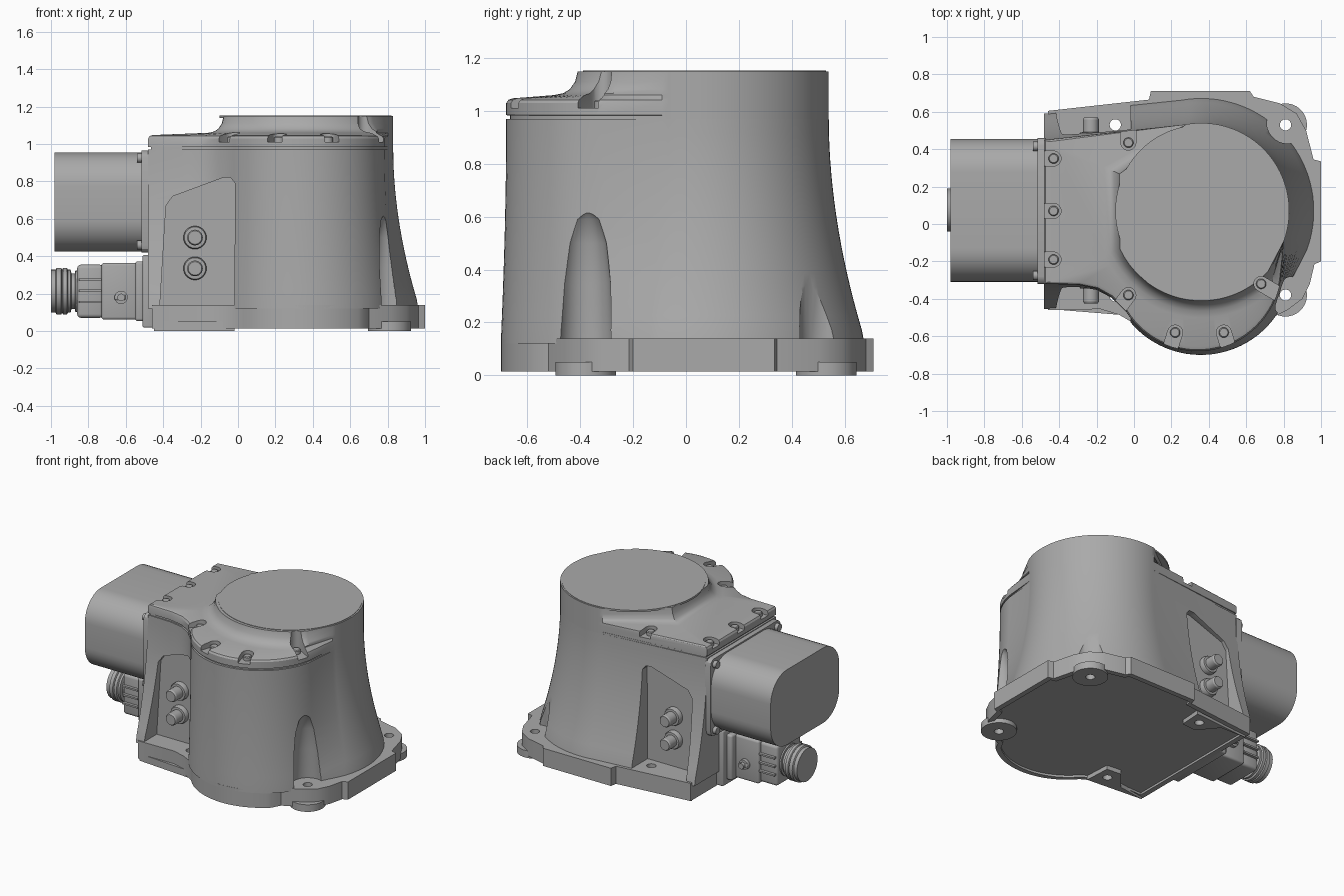
import bpy, bmesh
from math import sin, cos, radians, hypot, pi
from mathutils import Vector, Matrix

if "Cube" in bpy.data.objects:
    bpy.data.objects.remove(bpy.data.objects["Cube"])

grey = bpy.data.materials.new("cast_grey")
grey.use_nodes = True
grey.diffuse_color = (0.4, 0.4, 0.4, 1)
grey.node_tree.nodes["Principled BSDF"].inputs["Base Color"].default_value = (0.4, 0.4, 0.4, 1)
CX, CY, R = 0.36, 0.07, 0.47      # axis and radius of the round top


def finish(name, bm):
    bmesh.ops.recalc_face_normals(bm, faces=bm.faces)
    me = bpy.data.meshes.new(name)
    bm.to_mesh(me)
    bm.free()
    me.materials.append(grey)
    ob = bpy.data.objects.new(name, me)
    bpy.context.collection.objects.link(ob)
    return ob


def loft(name, rings):
    """Skin closed rings of equal length and cap both ends."""
    bm = bmesh.new()
    vs = [[bm.verts.new(p) for p in ring] for ring in rings]
    n = len(vs[0])
    for a, b in zip(vs, vs[1:]):
        for i in range(n):
            j = (i + 1) % n
            bm.faces.new((a[i], a[j], b[j], b[i]))
    bm.faces.new(vs[0])
    bm.faces.new(vs[-1])
    return finish(name, bm)


def prism(name, pts, lo, hi, axis="z"):
    put = {"z": lambda a, b, h: (a, b, h), "y": lambda a, b, h: (a, h, b),
           "x": lambda a, b, h: (h, a, b)}[axis]
    return loft(name, [[put(a, b, h) for a, b in pts] for h in (lo, hi)])


def circle(x, y, r, n=32):
    return [(x + r * cos(2 * pi * i / n), y + r * sin(2 * pi * i / n)) for i in range(n)]


def lathe(name, origin, axis, profile, n=32):
    """Revolve (radius, height) steps about an axis."""
    rot = Vector((0, 0, 1)).rotation_difference(Vector(axis)).to_matrix()
    return loft(name, [[Vector(origin) + rot @ Vector((x, y, h)) for x, y in circle(0, 0, r, n)]
                       for r, h in profile])


def box(name, lo, hi, bevel=0.0, axis=None):
    bm = bmesh.new()
    lo, hi = Vector(lo), Vector(hi)
    size = hi - lo
    bmesh.ops.create_cube(bm, size=1, matrix=Matrix.Translation((lo + hi) / 2) @ Matrix.Diagonal((*size, 1)))
    if bevel:
        edges = [e for e in bm.edges if axis is None or
                 abs((e.verts[0].co - e.verts[1].co)[axis]) > 1e-4]
        bmesh.ops.bevel(bm, geom=edges, offset=bevel, segments=10 if bevel > 0.05 else 3,
                        affect="EDGES", profile=0.5)
    return finish(name, bm)


def carve(ob, cutters):
    for c in cutters:
        m = ob.modifiers.new("cut", "BOOLEAN")
        m.operation, m.solver, m.object = "DIFFERENCE", "EXACT", c
    me = bpy.data.meshes.new_from_object(ob.evaluated_get(bpy.context.evaluated_depsgraph_get()))
    ob.modifiers.clear()
    ob.data = me
    for c in cutters:
        bpy.data.objects.remove(c)


def arc(x, y, r, a0, a1, n):
    return [(x + r * cos(t), y + r * sin(t))
            for t in (radians(a0 + (a1 - a0) * i / (n - 1)) for i in range(n))]


# Matching outlines: walls under the lid, and the flared foot of the walls
top = [(-.48, .45), (-.48, -.32), (-.3, -.325), (-.2, -.345), (-.12, -.39)]
foot = [(-.48, .59), (-.48, -.455), (-.3, -.45), (-.2, -.455), (-.13, -.48)]
top += arc(.34, -.23, .45, -148, -10, 32) + arc(CX, CY, R, -20, 100, 40)
foot += [(x + .04 * i / 31, y) for i, (x, y) in enumerate(arc(.34, -.24, .46, -148, -10, 32))]
foot += arc(CX, CY, .605, -20, 100, 40)

# Flared housing
rings = []
for i in range(17):
    z = 0.12 + 0.85 * i / 16
    f = min(1, (0.97 - z) / 0.83) ** 1.9
    rings.append([(a + (c - a) * f, b + (d - b) * f, z) for (a, b), (c, d) in zip(top, foot)])
housing = loft("housing", rings)

# Side pockets and bolt scallops in the housing
pocket = [(-.42, .1), (-.02, .1), (-.015, .79), (-.04, .82), (-.08, .82), (-.35, .72), (-.385, .67)]
holes = [(.81, .53), (.81, -.38), (-.1, .53), (-.1, -.385)]
cutters = [prism("front_pocket_cutter", pocket, -1, -.31, "y"),
           prism("back_pocket_cutter", pocket, .455, 1, "y")]
for x, y in holes[:2]:
    cutters.append(lathe("scallop_cutter", (x, y, 0.1), (0, 0, 1),
                         [(.105, 0), (.095, .25), (.08, .4), (.055, .49), (.02, .53)]))
carve(housing, cutters)

# Base flange with hollow underside, feet and bolt holes
edge = [(-.46, .605), (.08, .665), (.09, .71), (.62, .71), (.64, .68), (.78, .645), (.87, .59),
        (.92, .5), (.96, .345), (1, .335), (1, -.2), (.965, -.215), (.94, -.32), (.9, -.4),
        (.82, -.46), (.7, -.52)]
edge += arc(.36, -.24, .46, -48, -140, 24) + [(-.08, -.485), (-.18, -.455), (-.46, -.46)]
flange = prism("base_flange", edge, 0.015, 0.14)
hollow = [(.27 + (x - .27) * .95, y * .95) for x, y in edge]
carve(flange, [prism("underside_cutter", hollow, -0.1, 0.03)] +
      [prism("bolt_hole_cutter", circle(x, y, .03), -1, .5) for x, y in holes])
for x, y in holes:
    s = 1 if y > 0 else -1
    if x > 0:
        pad = arc(x, y, .115, 0, 348, 30)
    else:
        pad = [(-.45, s * .455 + (s + 1) * .06), (-.02, s * .49 + (s + 1) * .06),
               (-.03, y - s * .08), (-.14, y - s * .09), (-.25, y + s * .04)]
    foot_pad = prism("foot_pad", pad, 0, 0.05)
    carve(foot_pad, [prism("bolt_hole_cutter", circle(x, y, .03), -1, .5)])


# Lid blending into the round neck
def lid_ring(inset, limit, z):
    ring = []
    for x, y in top:
        d = hypot(x - CX, y - CY)
        r = max(min(d, R), min(d - inset, limit)) / d
        ring.append((CX + (x - CX) * r, CY + (y - CY) * r, z))
    return ring


lid = loft("lid", [lid_ring(*s) for s in (
    (.015, 2, .96), (.015, 2, .983), (0, 2, .984), (0, 2, 1.03), (.008, 2, 1.042), (.025, 2, 1.048),
    (.05, .57, 1.06), (.05, .535, 1.067), (.05, .51, 1.082), (.05, .49, 1.11), (.05, .48, 1.15))])

# Lid bolts in open notches
bolts = [(-.43, .35, -1, 0), (-.43, .07, -1, 0), (-.43, -.19, -1, 0), (-.03, .435, 0, 1),
         (-.03, -.38, -.6, -.8), (.22, -.58, -.3, -.95), (.48, -.58, .3, -.95), (.68, -.32, .85, -.5)]
cutters = []
for x, y, dx, dy in bolts:
    w, far = .04, .2
    u = [(x + w * (dx * cos(t) - dy * sin(t)), y + w * (dy * cos(t) + dx * sin(t)))
         for t in (pi / 2 + pi * i / 10 for i in range(11))]
    u += [(x + dx * far + dy * w, y + dy * far - dx * w), (x + dx * far - dy * w, y + dy * far + dx * w)]
    cutters.append(prism("notch_cutter", u, 1.012, 1.3))
    lathe("lid_bolt", (x, y, 1), (0, 0, 1), [(.027, 0), (.027, .035), (.022, .04)], 20)
carve(lid, cutters)
prism("top_disc", circle(CX, CY, .46, 96), 1.14, 1.153)

# Motor and its mounting plate
box("motor_plate", (-.515, -.32, .42), (-.47, .46, .965), .04, 0)
box("motor", (-.98, -.31, .425), (-.5, .455, .955), .18, 0)
for y in (-.275, .415):
    for z in (.46, .925):
        lathe("motor_bolt", (-.51, y, z), (-1, 0, 0), [(.025, 0), (.025, .03)], 16)

# Cable connector stacked along the -x side
YC, ZC = 0.075, 0.213
for name, x0, x1, w, h, b in (
        ("connector_plate", -.51, -.45, .24, .195, .01), ("connector_collar", -.55, -.5, .2, .16, .015),
        ("connector_base", -.73, -.54, .155, .152, .015), ("connector_hood", -.86, -.72, .135, .142, .02)):
    box(name, (x0, YC - w, ZC - h), (x1, YC + w, ZC + h), b)
lathe("cable_gland", (-.85, YC, ZC), (-1, 0, 0),
      [(.11, 0), (.11, .02), (.095, .021), (.095, .04), (.115, .045), (.115, .06), (.125, .065),
       (.125, .085), (.115, .09), (.125, .095), (.125, .12), (.115, .125), (.115, .15)])
for s in (-1, 1):
    for z in (.155, .215, .275):
        box("hood_rib", (-.85, YC + s * .14 - .015, z - .006), (-.73, YC + s * .14 + .015, z + .006))
    box("latch_lever", (-.66, YC + s * .165 - .02, .165), (-.6, YC + s * .165 + .02, .195), .008)
    lathe("latch_pin", (-.625, YC + s * .15, .18), (0, s, 0), [(.035, 0), (.035, .03), (.02, .031), (.02, .055)])

# Round plugs inside both pockets
for y, s in ((-.31, -1), (.455, 1)):
    for z in (.335, .5):
        lathe("pocket_plug", (-.23, y - s * .01, z), (0, s, 0),
              [(.062, 0), (.062, .035), (.057, .045), (.042, .046), (.042, .115), (.036, .125)], 24)

# Smooth shading with sharp edges kept
bpy.ops.object.select_all(action="DESELECT")
for ob in bpy.context.collection.objects:
    if ob.type == "MESH" and ob.data.materials and ob.data.materials[0] == grey:
        ob.select_set(True)
        bpy.context.view_layer.objects.active = ob
bpy.ops.object.shade_smooth_by_angle(angle=radians(30))
